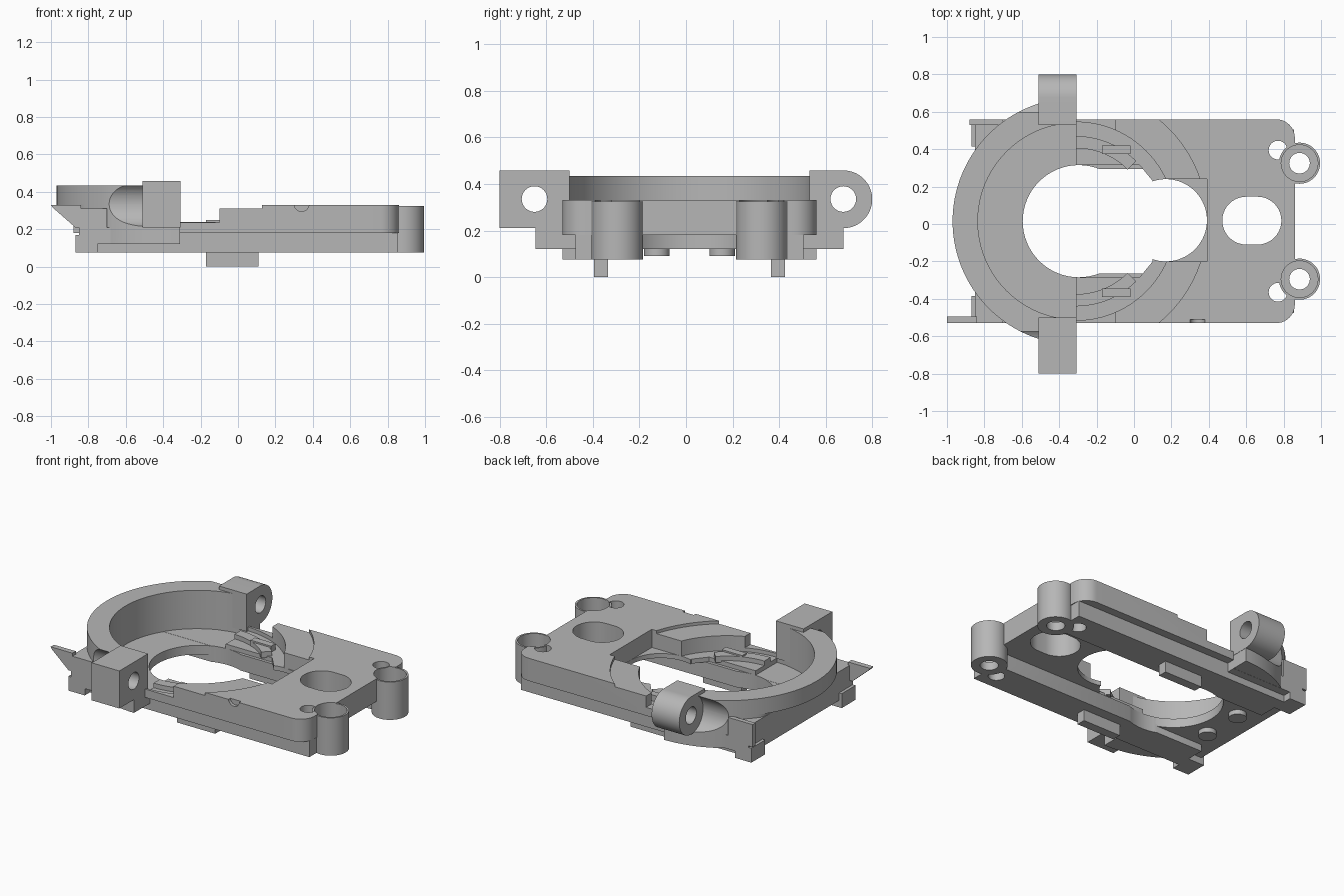
import bpy
import bmesh
from math import sin, cos, pi, radians

if "Cube" in bpy.data.objects:
    bpy.data.objects.remove(bpy.data.objects["Cube"])

grey = bpy.data.materials.new("plain_grey")
grey.use_nodes = True
COLOR = (0.47, 0.47, 0.47, 1)
grey.diffuse_color = COLOR
grey.node_tree.nodes["Principled BSDF"].inputs["Base Color"].default_value = COLOR

CX, CY = -0.31, 0.015          # ring centre
SIDES = (-1, 1)


def prism(name, pts, lo, hi, axis="z"):
    """Extrude a 2D outline along an axis (x: points are y,z; y: points are x,z)."""
    place = {"x": lambda a, b, t: (t, a, b),
             "y": lambda a, b, t: (a, t, b),
             "z": lambda a, b, t: (a, b, t)}[axis]
    bm = bmesh.new()
    face = bm.faces.new([bm.verts.new(place(a, b, lo)) for a, b in pts])
    out = bmesh.ops.extrude_face_region(bm, geom=[face])
    shift = place(0, 0, hi - lo)
    bmesh.ops.translate(bm, vec=shift, verts=[g for g in out["geom"] if isinstance(g, bmesh.types.BMVert)])
    bmesh.ops.recalc_face_normals(bm, faces=bm.faces)
    mesh = bpy.data.meshes.new(name)
    bm.to_mesh(mesh)
    bm.free()
    mesh.materials.append(grey)
    ob = bpy.data.objects.new(name, mesh)
    bpy.context.collection.objects.link(ob)
    return ob


def arc(cx, cy, r, a0, a1, n=32):
    steps = [radians(a0 + (a1 - a0) * i / n) for i in range(n + 1)]
    return [(cx + r * cos(a), cy + r * sin(a)) for a in steps]


def circle(cx, cy, r, n=48):
    return arc(cx, cy, r, 0, 360, n)[:-1]


def rect(a0, a1, b0, b1):
    return [(a0, b0), (a1, b0), (a1, b1), (a0, b1)]


def box(name, x0, x1, y0, y1, z0, z1):
    return prism(name, rect(x0, x1, y0, y1), z0, z1)


def cut(ob, *cutters):
    """Subtract (outline, low, high[, axis]) prisms from an object."""
    for args in cutters:
        tool = prism("cutter", *args)
        tool.hide_render = True
        mod = ob.modifiers.new("cut", "BOOLEAN")
        mod.operation = "DIFFERENCE"
        mod.solver = "EXACT"
        mod.object = tool
        bpy.context.view_layer.update()
        deps = bpy.context.evaluated_depsgraph_get()
        mesh = bpy.data.meshes.new_from_object(ob.evaluated_get(deps))
        ob.modifiers.clear()
        ob.data = mesh
        bpy.data.objects.remove(tool)
    return ob


# Shared openings
hole_left = (circle(CX + 0.015, CY, 0.3, 64), -1, 1)
hole_mid = ([(-0.3, -0.285), (0.03, -0.285), (0.1, -0.2), (0.1, 0.23), (0.03, 0.315), (-0.3, 0.315)], -1, 1)
hole_right = (circle(0.17, 0.02, 0.22, 64), -1, 1)
post_spots = [(0.885, CY + s * 0.31) for s in SIDES]
wells = [(circle(x, y, 0.098), 0.13, 1) for x, y in post_spots]
bores = [(circle(x, y, 0.055), -1, 1) for x, y in post_spots]
pin_holes = [(circle(0.77, CY + s * 0.38, 0.05, 32), -1, 1) for s in SIDES]

# Main plate with rounded outer corners and stepped circular recess
outline = [(CX, 0.56), (CX, -0.53)] + arc(0.76, -0.43, 0.1, -90, 0, 10) + arc(0.76, 0.46, 0.1, 0, 90, 10)
slot = arc(0.6, 0.018, 0.128, 90, 270, 20) + arc(0.66, 0.018, 0.128, -90, 90, 20)
cut(prism("main_plate", outline, 0.18, 0.33),
    (circle(CX, CY, 0.7, 96), 0.31, 1),
    (rect(-0.5, -0.1, -0.9, 0.9), 0.235, 1),
    (circle(CX, CY, 0.53, 96), 0.21, 1),
    (rect(0, 0.39, -0.2, 0.24), 0.21, 1),
    hole_left, hole_mid, hole_right, (slot, -1, 1),
    (circle(0.34, 0.335, 0.04, 24), -0.6, -0.51, "y"),
    *wells, *pin_holes)

# Raised curved ribs and ledges in the recess
for s in SIDES:
    rib = arc(CX, CY, 0.455, s * 90, s * 45, 16) + arc(CX, CY, 0.39, s * 45, s * 90, 16)
    prism("curved_rib", rib, 0.2, 0.24)
    ys = sorted((CY + s * 0.36, CY + s * 0.405))
    box("recess_ledge", -0.17, -0.02, ys[0], ys[1], 0.2, 0.25)

# Corner posts, hollow from the top
for i, (x, y) in enumerate(post_spots):
    cut(prism("corner_post", circle(x, y, 0.11), 0.075, 0.325), wells[i], bores[i])

# Underside rails and feet
for s in SIDES:
    ys = sorted((CY + s * 0.28, CY + s * 0.49))
    cut(box("bottom_rail", -0.75, 0.855, ys[0], ys[1], 0.075, 0.181), hole_left, *wells, *bores, *pin_holes)
    ys = sorted((CY + s * 0.35, CY + s * 0.41))
    box("foot", -0.17, 0.11, ys[0], ys[1], 0, 0.08)
    ys = sorted((CY + s * 0.4, CY + s * 0.545))
    box("corner_foot", -0.87, -0.75, ys[0], ys[1], 0.075, 0.17)
    prism("underside_boss", circle(-0.68, CY + s * 0.14, 0.055, 24), 0.09, 0.13)

# Cradle: square base, clipped round wall and raised half ring
pocket = (circle(CX, CY, 0.525, 96), 0.18, 1)
PIVOTS = {-1: -0.65, 1: 0.675}
clearance = [(circle(y, 0.335, 0.125), -0.8, -0.2, "x") for y in PIVOTS.values()]
half = arc(CX, CY, 0.66, 90, 270, 64)
cut(box("cradle_base", -0.85, CX, -0.53, 0.56, 0.12, 0.31), pocket, hole_left, hole_mid,
    (rect(-0.7, -0.2, -0.9, -0.5), 0.21, 1), (rect(-0.7, -0.2, 0.53, 0.9), 0.21, 1))
clipped = [(max(x, -0.848), y) for x, y in half]
cut(prism("cradle_wall", clipped, 0.121, 0.331), pocket, hole_left, hole_mid, *clearance)
cut(prism("half_ring", half, 0.33, 0.435), pocket, *clearance)

# Pivot lugs: square at the front, rounded at the back
front = rect(-0.8, -0.5, 0.21, 0.458)
back = [(0.53, 0.458), (0.53, 0.21)] + arc(PIVOTS[1], 0.334, 0.124, -90, 90, 32)
for name, shape, s in (("front_lug", front, -1), ("back_lug", back, 1)):
    cut(prism(name, shape, -0.51, -0.308, "x"), (circle(PIVOTS[s], 0.335, 0.055, 32), -1, 0, "x"))

# Fins on the outer corners
prism("front_fin", [(-1, 0.33), (-0.99, 0.315), (-0.87, 0.21), (-0.84, 0.21), (-0.84, 0.33)], -0.53, -0.495, "y")
box("back_fin", -0.88, -0.7, 0.53, 0.56, 0.18, 0.329)

# Smooth curved walls, keep edges crisp
bpy.ops.object.select_all(action="DESELECT")
for ob in bpy.context.collection.objects:
    if ob.type == "MESH" and ob.data.materials and ob.data.materials[0] == grey:
        ob.select_set(True)
        bpy.context.view_layer.objects.active = ob
bpy.ops.object.shade_smooth_by_angle(angle=radians(30))
